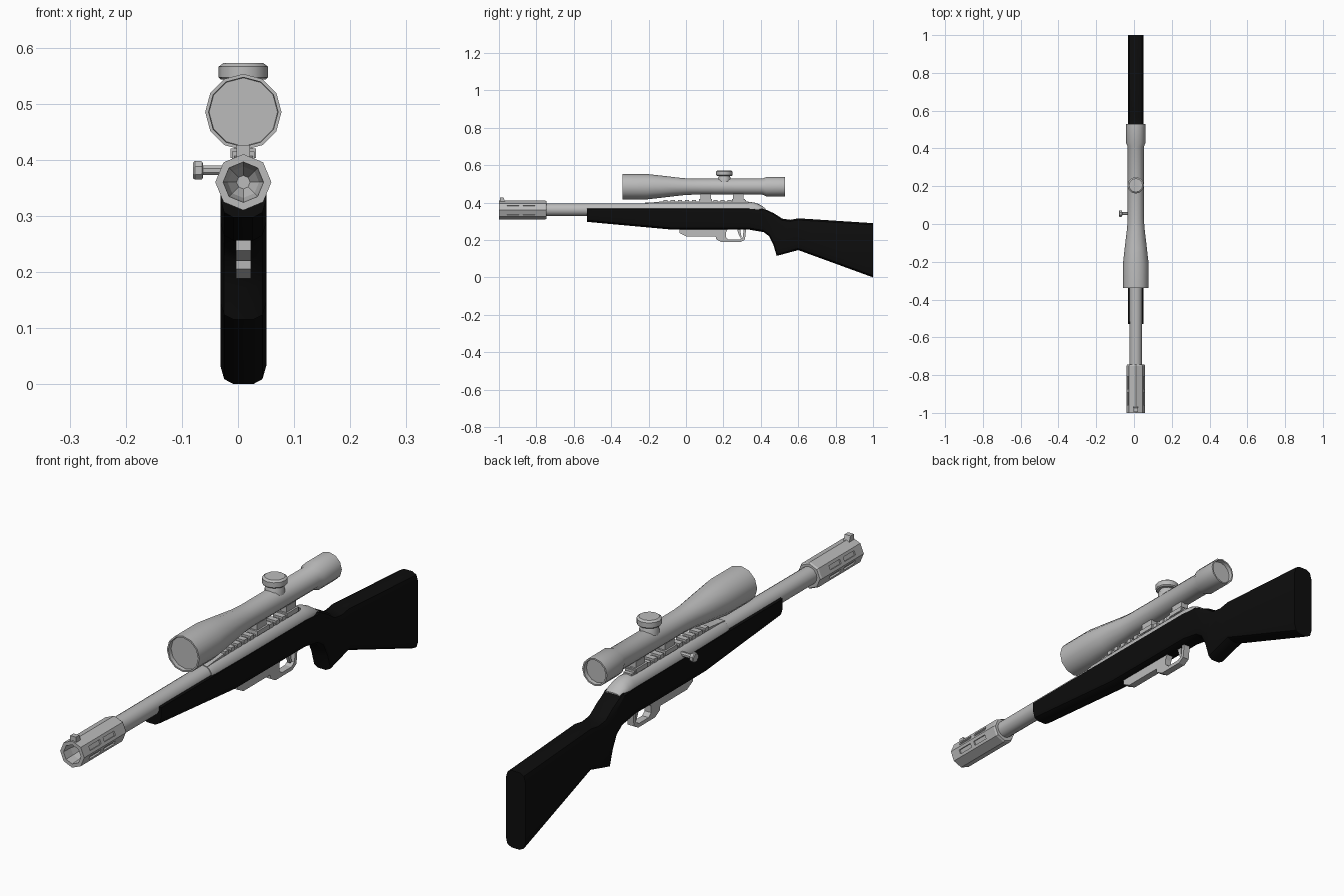
import bpy, bmesh
from math import sin, cos, pi, radians
from mathutils import Matrix, Vector

if "Cube" in bpy.data.objects:
    bpy.data.objects.remove(bpy.data.objects["Cube"], do_unlink=True)

CX = 0.0095      # centre plane of the body
BORE_Z = 0.362
SCOPE_Z = 0.485


def material(name, value):
    m = bpy.data.materials.new(name)
    m.use_nodes = True
    m.diffuse_color = (value, value, value, 1)
    m.node_tree.nodes["Principled BSDF"].inputs["Base Color"].default_value = m.diffuse_color
    return m


STEEL = material("grey_steel", 0.5)
BLACK = material("black_stock", 0.004)


def finish(name, bm, mat, smooth=None):
    bmesh.ops.recalc_face_normals(bm, faces=bm.faces)
    mesh = bpy.data.meshes.new(name)
    bm.to_mesh(mesh)
    bm.free()
    mesh.materials.append(mat)
    ob = bpy.data.objects.new(name, mesh)
    bpy.context.collection.objects.link(ob)
    bpy.ops.object.select_all(action='DESELECT')
    ob.select_set(True)
    bpy.context.view_layer.objects.active = ob
    if smooth:
        bpy.ops.object.shade_smooth_by_angle(angle=radians(smooth))
    return ob


def loft(name, rings, mat, smooth=None):
    """Skin closed rings of points and cap both ends."""
    bm = bmesh.new()
    rows = [[bm.verts.new(p) for p in ring] for ring in rings]
    n = len(rows[0])
    for a, b in zip(rows, rows[1:]):
        for i in range(n):
            j = (i + 1) % n
            bm.faces.new((a[i], a[j], b[j], b[i]))
    bm.faces.new(rows[0])
    bm.faces.new(rows[-1])
    return finish(name, bm, mat, smooth)


def turned(name, profile, z, sides, smooth=35):
    """Turned part along y; profile holds (y, radius[, vertical radius])."""
    rings = []
    for p in profile:
        y, r, rz = p[0], p[1], p[-1]
        rings.append([(CX + r * sin(2 * pi * i / sides), y, z + rz * cos(2 * pi * i / sides))
                      for i in range(sides)])
    return loft(name, rings, STEEL, smooth)


def prism(name, outline, half, mat=STEEL):
    """Side outline of (y, z) points extruded across the body."""
    return loft(name, [[(CX + s * half, y, z) for y, z in outline] for s in (-1, 1)], mat)


def block(name, y0, y1, z0, z1, half):
    return prism(name, [(y0, z0), (y1, z0), (y1, z1), (y0, z1)], half)


# Stock: skewed stations of top and bottom point, with rounding of the top corners
W = 0.041
CORNER = [(0.42, 0), (0.83, 0.009), (1, 0.033)]
stations = [
    (-0.53, 0.37, -0.53, 0.297, 0.1), (-0.08, 0.37, -0.08, 0.256, 0.1),
    (0.34, 0.37, 0.34, 0.255, 0.1), (0.41, 0.37, 0.415, 0.242, 0.3),
    (0.47, 0.343, 0.445, 0.22, 0.8), (0.515, 0.314, 0.468, 0.172, 1),
    (0.56, 0.308, 0.485, 0.115, 1), (0.6, 0.316, 0.6, 0.146, 1), (1, 0.29, 1, 0, 1)]
rings = []
for yt, zt, yb, zb, k in stations:
    top, bot = Vector((0, yt, zt)), Vector((0, yb, zb))
    down = (bot - top).normalized()
    half = [(f * W, top + down * d * k) for f, d in CORNER]
    half += [(f * W, bot - down * d) for f, d in reversed(CORNER)]
    ring = [(CX + x, p.y, p.z) for x, p in half]
    rings.append(ring + [(CX - x, p.y, p.z) for x, p in reversed(half)])
loft("stock", rings, BLACK, 30)

# Barrel and receiver
turned("barrel", [(-0.76, 0.033), (-0.2, 0.034)], BORE_Z, 16)
turned("receiver", [(-0.22, 0.037), (-0.2, 0.039), (0.0, 0.041), (0.345, 0.041), (0.375, 0.04, 0.036),
                    (0.4, 0.037, 0.024), (0.425, 0.03, 0.006)], BORE_Z, 16, 40)

# Muzzle brake with an open bore
brake = turned("muzzle_brake", [(-0.9, 0.012), (-0.93, 0.028), (-0.96, 0.034), (-1, 0.036), (-1, 0.05),
                                (-0.752, 0.05), (-0.745, 0.046)], 0.36, 8, None)

# Slots cut in the four side faces of the brake
bm = bmesh.new()
for deg in (22.5, -22.5, 157.5, 202.5):
    for y in (-0.925, -0.84):
        place = (Matrix.Translation((CX, y, 0.36)) @ Matrix.Rotation(radians(deg), 4, 'Y')
                 @ Matrix.Translation((0.046, 0, 0)) @ Matrix.Diagonal((0.012, 0.065, 0.016, 1)))
        bmesh.ops.create_cube(bm, size=1, matrix=place)
cutter = finish("slot_cutter", bm, STEEL)
cutter.hide_render = True
bpy.context.view_layer.objects.active = brake
mod = brake.modifiers.new("slots", 'BOOLEAN')
mod.operation = 'DIFFERENCE'
mod.solver = 'EXACT'
mod.object = cutter
bpy.ops.object.modifier_apply(modifier=mod.name)
bpy.data.objects.remove(cutter, do_unlink=True)

# Front sight
prism("front_sight", [(-0.995, 0.4), (-0.995, 0.426), (-0.975, 0.426), (-0.965, 0.4)], 0.012)

# Scope with recessed lenses
turned("scope", [(-0.325, 0.061), (-0.34, 0.062), (-0.34, 0.068), (-0.21, 0.068), (-0.13, 0.059),
                 (-0.02, 0.046), (0.03, 0.043), (0.41, 0.043), (0.43, 0.052), (0.53, 0.052),
                 (0.53, 0.046), (0.515, 0.045)], SCOPE_Z, 12, 32)


def upright(name, profile, y, sides):
    """Turned part standing on z; profile holds (z, radius)."""
    rings = [[(CX + r * cos(2 * pi * i / sides), y + r * sin(2 * pi * i / sides), z)
              for i in range(sides)] for z, r in profile]
    return loft(name, rings, STEEL, 32)


# Adjustment turret
upright("turret_neck", [(0.5, 0.036), (0.53, 0.034), (0.55, 0.026)], 0.205, 12)
upright("turret_cap", [(0.543, 0.04), (0.547, 0.044), (0.566, 0.044), (0.572, 0.036)], 0.205, 12)

# Rail with teeth, and scope mounts
prism("rail", [(-0.22, 0.385), (-0.22, 0.397), (-0.12, 0.407), (0.335, 0.407), (0.335, 0.385)], 0.017)
for i in range(12):
    y = -0.12 + i * 0.038
    block("rail_tooth", y, y + 0.022, 0.4, 0.415, 0.02)
for y in (0.105, 0.28):
    block("mount_clamp", y - 0.035, y + 0.035, 0.403, 0.42, 0.023)
    block("mount_post", y - 0.028, y + 0.028, 0.41, 0.46, 0.016)

# Bolt handle pointing to the right side
rings = [[(x, 0.055 + r * cos(pi * i / 4 + pi / 8), 0.381 + r * sin(pi * i / 4 + pi / 8)) for i in range(8)]
         for x, r in ((-0.02, 0.009), (-0.062, 0.009), (-0.063, 0.016), (-0.066, 0.018),
                      (-0.077, 0.018), (-0.08, 0.015))]
loft("bolt_handle", rings, STEEL, 30)

# Magazine plate, trigger guard and trigger
prism("magazine_plate", [(-0.035, 0.265), (-0.035, 0.238), (0, 0.22), (0.18, 0.22), (0.18, 0.265)], 0.0135)
prism("trigger_guard", [(0.155, 0.262), (0.16, 0.205), (0.19, 0.188), (0.29, 0.188), (0.315, 0.202),
                        (0.322, 0.262), (0.309, 0.262), (0.303, 0.213), (0.285, 0.202), (0.228, 0.202),
                        (0.213, 0.215), (0.213, 0.238), (0.225, 0.262)], 0.0135)
prism("trigger", [(0.272, 0.262), (0.28, 0.235), (0.29, 0.212), (0.297, 0.215), (0.292, 0.24),
                  (0.292, 0.262)], 0.006)
